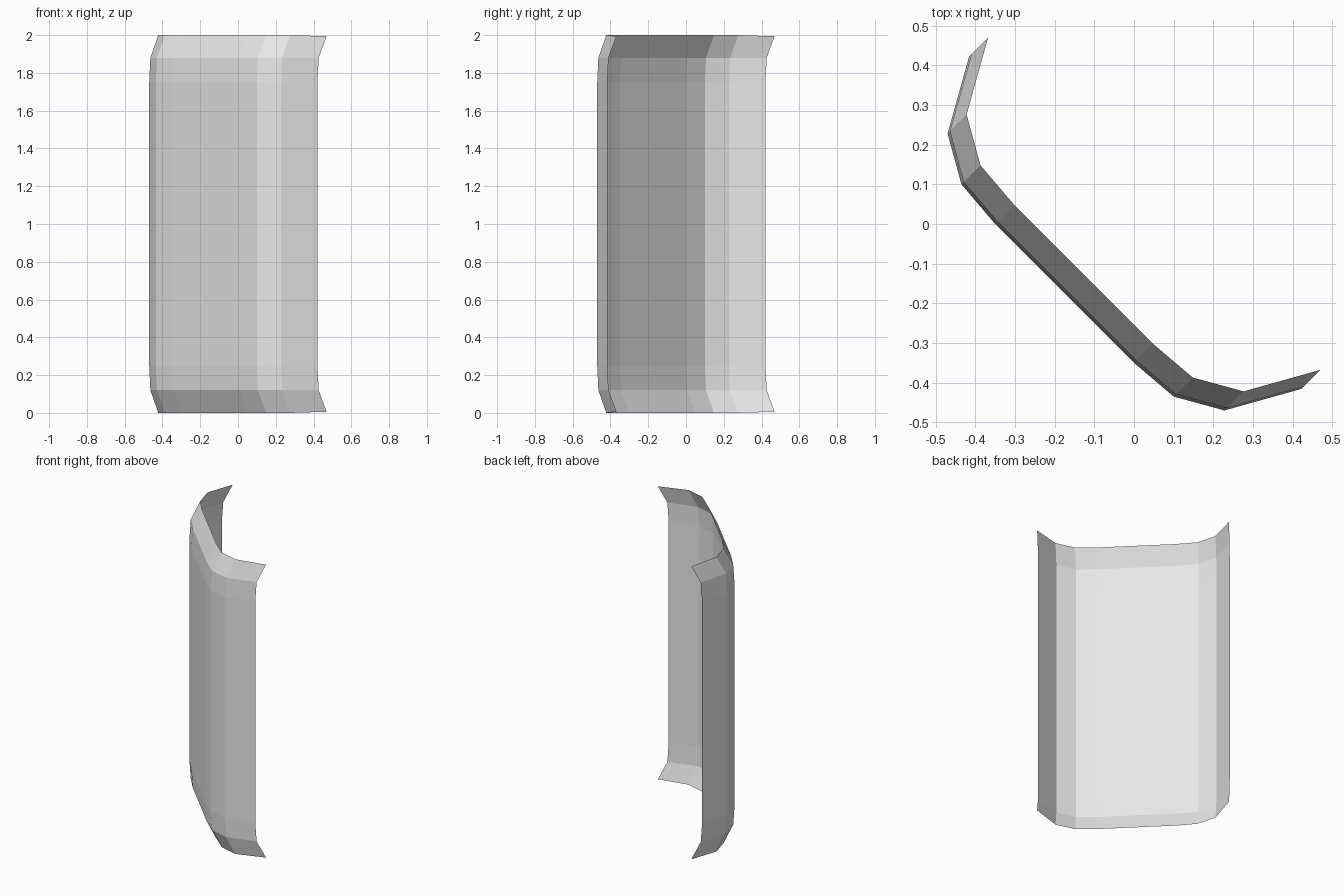
import bpy
import bmesh

cube = bpy.data.objects.get("Cube")
if cube:
    bpy.data.objects.remove(cube, do_unlink=True)

grey = bpy.data.materials.new("light_grey")
grey.use_nodes = True
colour = (0.8, 0.8, 0.8, 1.0)
grey.diffuse_color = colour
grey.node_tree.nodes["Principled BSDF"].inputs["Base Color"].default_value = colour

# Half of the bent cross-section; the other half mirrors across x = y
half = [(0.0, -0.35), (0.1, -0.435), (0.228, -0.47), (0.421, -0.416)]
profile = [(y, x) for x, y in reversed(half)] + half

# Height of each row and how far it leans inward along x = y
lower_rows = [(0.0, 0.048), (0.12, 0.006), (0.25, 0.0)]
rows = lower_rows + [(2 - z, lean) for z, lean in reversed(lower_rows)]

# Curved panel: an open sheet lofted through the rows
bm = bmesh.new()
grid = []
for z, lean in rows:
    ring = [bm.verts.new((x + lean, y + lean, z)) for x, y in profile]
    grid.append(ring)

# Rim corners dip slightly toward the middle
for ring, dip in ((grid[0], 0.006), (grid[-1], -0.006)):
    for corner in (ring[0], ring[-1]):
        corner.co.z += dip

for low, high in zip(grid, grid[1:]):
    for i in range(len(profile) - 1):
        bm.faces.new((low[i], low[i + 1], high[i + 1], high[i]))

mesh = bpy.data.meshes.new("curved_panel")
bm.to_mesh(mesh)
bm.free()
mesh.materials.append(grey)
panel = bpy.data.objects.new("curved_panel", mesh)
bpy.context.collection.objects.link(panel)
